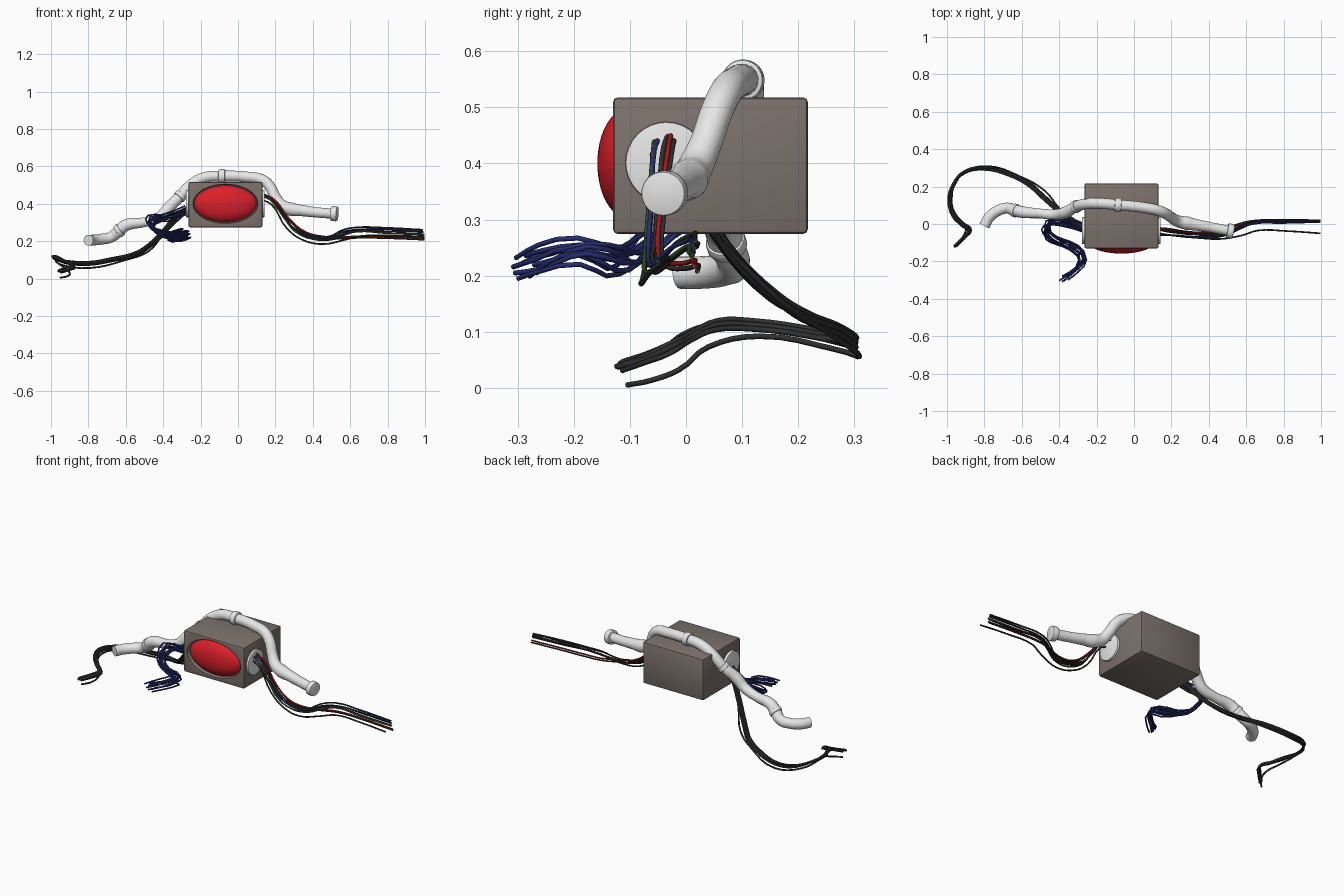
import bpy, bmesh, math, random
from mathutils import Vector, Matrix

if "Cube" in bpy.data.objects:
    bpy.data.objects.remove(bpy.data.objects["Cube"])

random.seed(4)


def material(name, r, g, b):
    m = bpy.data.materials.new(name)
    m.diffuse_color = (r, g, b, 1)
    m.use_nodes = True
    m.node_tree.nodes["Principled BSDF"].inputs["Base Color"].default_value = m.diffuse_color
    return m


TAUPE = material("taupe_case", 0.205, 0.17, 0.152)
RED = material("lamp_red", 0.72, 0.014, 0.024)
WHITE = material("pipe_white", 0.8, 0.8, 0.8)
BLACK = material("wire_black", 0.03, 0.03, 0.03)
BLUE = material("wire_blue", 0.02, 0.027, 0.16)
WIRE_RED = material("wire_red", 0.35, 0.01, 0.012)
GREEN = material("wire_green", 0.03, 0.08, 0.02)


def select(ob):
    bpy.ops.object.select_all(action='DESELECT')
    ob.select_set(True)
    bpy.context.view_layer.objects.active = ob


def from_bmesh(name, bm, mat, smooth=True):
    me = bpy.data.meshes.new(name)
    bm.to_mesh(me)
    bm.free()
    ob = bpy.data.objects.new(name, me)
    bpy.context.collection.objects.link(ob)
    me.materials.append(mat)
    if smooth:
        select(ob)
        bpy.ops.object.shade_smooth_by_angle(angle=math.radians(35))
    return ob


def drum(name, centre, axis, radius, length, mat, bevel=0.004, segs=32):
    """Bevelled cylinder lying along any axis."""
    bm = bmesh.new()
    bmesh.ops.create_cone(bm, cap_ends=True, segments=segs, radius1=radius, radius2=radius, depth=length)
    rims = [e for e in bm.edges if abs(e.verts[0].co.z - e.verts[1].co.z) < 1e-5]
    bmesh.ops.bevel(bm, geom=rims, offset=bevel, segments=2, affect='EDGES', profile=0.5)
    rot = Vector((0, 0, 1)).rotation_difference(Vector(axis)).to_matrix().to_4x4()
    bm.transform(Matrix.Translation(centre) @ rot)
    return from_bmesh(name, bm, mat)


def tube(name, pts, radius, mat, radii=None, res=4, sides=2):
    """Round tube through the points."""
    cu = bpy.data.curves.new(name, 'CURVE')
    cu.dimensions = '3D'
    cu.bevel_depth = radius
    cu.bevel_resolution = sides
    cu.resolution_u = res
    cu.use_fill_caps = True
    sp = cu.splines.new('BEZIER')
    sp.bezier_points.add(len(pts) - 1)
    for i, (bp, p) in enumerate(zip(sp.bezier_points, pts)):
        bp.co = p
        bp.handle_left_type = bp.handle_right_type = 'AUTO'
        bp.radius = radii[i] if radii else 1.0
    ob = bpy.data.objects.new(name, cu)
    bpy.context.collection.objects.link(ob)
    cu.materials.append(mat)
    select(ob)
    bpy.ops.object.convert(target='MESH')
    ob = bpy.context.object
    bpy.ops.object.shade_smooth_by_angle(angle=math.radians(50))
    return ob


def bundle(name, pts, mats, fan_start, fan_end, jitter, radius, res=4):
    """Loose wires on one path; the fan (x, y, z spread) changes from start to end."""
    n = len(mats)
    for i, mat in enumerate(mats):
        a = 2 * math.pi * i / n
        ring = Vector((math.cos(a + 1), math.cos(a), math.sin(a))) * (0.6 + 0.4 * (i % 2))
        path = []
        for k, p in enumerate(pts):
            fan = Vector(fan_start).lerp(Vector(fan_end), k / (len(pts) - 1))
            j = Vector([random.uniform(-jitter, jitter) for _ in range(3)])
            path.append(Vector(p) + ring * fan + j)
        tube(f"{name}_{i + 1}", path, radius, mat, res=res)


# case: softly bevelled block with an oval recess in the front
CX, CZ = -0.067, 0.40
bm = bmesh.new()
bmesh.ops.create_cube(bm, size=1)
bm.transform(Matrix.Translation((CX, 0.0435, 0.396)) @ Matrix.Diagonal((0.395, 0.347, 0.243, 1)))
bmesh.ops.bevel(bm, geom=bm.edges[:], offset=0.008, segments=2, affect='EDGES', profile=0.5)
case = from_bmesh("case", bm, TAUPE)

bm = bmesh.new()
bmesh.ops.create_cone(bm, cap_ends=True, segments=64, radius1=0.95, radius2=1.01, depth=0.04)
bm.transform(Matrix.Translation((CX, -0.13, CZ)) @ Matrix.Rotation(math.pi / 2, 4, 'X')
             @ Matrix.Diagonal((0.178, 0.107, 1, 1)))
cutter = from_bmesh("recess_cutter", bm, TAUPE, False)
mod = case.modifiers.new("recess", 'BOOLEAN')
mod.object = cutter
mod.solver = 'EXACT'
select(case)
bpy.ops.object.modifier_apply(modifier=mod.name)
bpy.data.objects.remove(cutter)

# lamp dome
bm = bmesh.new()
bmesh.ops.create_uvsphere(bm, u_segments=48, v_segments=24, radius=1)
bm.transform(Matrix.Translation((CX, -0.103, CZ)) @ Matrix.Diagonal((0.168, 0.055, 0.098, 1))
             @ Matrix.Rotation(math.pi / 2, 4, 'X'))
from_bmesh("lamp_dome", bm, RED)

# side outlet discs
for side, x in (("right", 0.127), ("left", -0.264)):
    drum(f"outlet_{side}", (x, -0.035, 0.401), (1, 0, 0), 0.073, 0.03, WHITE)

# carrying pipe: x, y, z, radius factor
PIPE = [(-0.80, -0.01, 0.205, 1), (-0.775, 0.035, 0.206, 1), (-0.73, 0.07, 0.211, 1),
        (-0.68, 0.085, 0.221, 1), (-0.635, 0.072, 0.257, 1.1), (-0.60, 0.064, 0.285, 1.1),
        (-0.50, 0.056, 0.302, 0.9), (-0.42, 0.05, 0.328, 1), (-0.37, 0.06, 0.38, 1.1),
        (-0.31, 0.093, 0.44, 1), (-0.25, 0.108, 0.503, 1), (-0.18, 0.11, 0.54, 1),
        (-0.085, 0.102, 0.548, 1), (0.05, 0.088, 0.543, 1), (0.13, 0.072, 0.528, 1),
        (0.17, 0.055, 0.493, 1), (0.20, 0.035, 0.435, 1), (0.235, 0.015, 0.39, 1.1),
        (0.285, 0.004, 0.371, 1.25), (0.34, -0.006, 0.364, 1.05), (0.42, -0.02, 0.354, 0.95),
        (0.515, -0.038, 0.347, 0.95)]
tube("pipe", [p[:3] for p in PIPE], 0.029, WHITE, [p[3] for p in PIPE], 6, 6)

# pipe collars, lined up with the pipe direction
for name, i, r, ln in (("collar_top", 12, 0.037, 0.036), ("collar_left", 9, 0.034, 0.025),
                       ("collar_lower", 4, 0.036, 0.025), ("end_cap", 21, 0.04, 0.034)):
    a, b = PIPE[i - 1], PIPE[min(i + 1, len(PIPE) - 1)]
    drum(name, PIPE[i][:3], Vector(b[:3]) - Vector(a[:3]), r, ln, WHITE, 0.005)

# long black wires, left
bundle("black_wire", [(-0.27, -0.02, 0.375), (-0.33, 0.02, 0.335), (-0.40, 0.07, 0.25),
                      (-0.50, 0.16, 0.16), (-0.56, 0.21, 0.128), (-0.66, 0.265, 0.105),
                      (-0.80, 0.298, 0.083), (-0.90, 0.28, 0.085), (-0.96, 0.22, 0.098),
                      (-0.987, 0.12, 0.113), (-0.965, 0.05, 0.11), (-0.92, 0.0, 0.09),
                      (-0.88, -0.035, 0.07), (-0.91, -0.075, 0.053), (-0.955, -0.117, 0.04)],
       [BLACK] * 6, (0.009, 0.009, 0.009), (0.009, 0.009, 0.009), 0.002, 0.005)
tube("black_wire_low", [(-0.27, -0.03, 0.36), (-0.40, 0.085, 0.235), (-0.48, 0.18, 0.145),
                        (-0.60, 0.25, 0.10), (-0.80, 0.309, 0.056), (-0.93, 0.26, 0.07),
                        (-0.975, 0.13, 0.092), (-0.95, 0.04, 0.073), (-0.90, -0.013, 0.032),
                        (-0.91, -0.06, 0.014), (-0.95, -0.105, 0.005)], 0.005, BLACK)

# tangled blue wires, left
bundle("blue_wire", [(-0.26, -0.03, 0.375), (-0.38, 0.01, 0.325), (-0.455, 0.005, 0.31),
                     (-0.46, -0.055, 0.27), (-0.395, -0.095, 0.232), (-0.32, -0.13, 0.228),
                     (-0.275, -0.19, 0.245), (-0.32, -0.25, 0.228), (-0.375, -0.29, 0.215)],
       [BLUE] * 10, (0.02, 0.02, 0.02), (0.025, 0.02, 0.023), 0.008, 0.0045, 2)

# mixed wires, right
bundle("mixed_wire", [(0.135, -0.04, 0.445), (0.18, -0.045, 0.42), (0.25, -0.052, 0.325),
                      (0.31, -0.058, 0.255), (0.40, -0.062, 0.22), (0.49, -0.052, 0.215),
                      (0.56, -0.02, 0.242), (0.63, 0.005, 0.258), (0.80, 0.012, 0.255),
                      (0.992, 0.013, 0.247)],
       [BLACK, BLACK, BLUE, GREEN, BLACK], (0.008, 0.022, 0.008), (0.006, 0.006, 0.018), 0.003, 0.0045)

# lower wires, right: a red and black pair, and one that strays forward
LOW = [(0.135, -0.027, 0.452), (0.19, -0.032, 0.425), (0.27, -0.045, 0.325), (0.36, -0.05, 0.25),
       (0.46, -0.04, 0.225), (0.56, -0.005, 0.222), (0.64, 0.012, 0.227), (0.80, 0.016, 0.225),
       (0.998, 0.014, 0.217)]
for name, mat, dy, dz in (("low_red_wire", WIRE_RED, 0, 0), ("low_black_wire", BLACK, 0.006, -0.009)):
    tube(name, [(x, y + dy, z + dz) for x, y, z in LOW], 0.0045, mat)
tube("stray_wire", [(0.135, -0.06, 0.42), (0.18, -0.06, 0.395), (0.26, -0.066, 0.27),
                    (0.35, -0.075, 0.205), (0.46, -0.08, 0.185), (0.58, -0.06, 0.21),
                    (0.66, -0.035, 0.228), (0.82, -0.038, 0.23), (0.998, -0.05, 0.225)],
     0.0045, BLACK)
